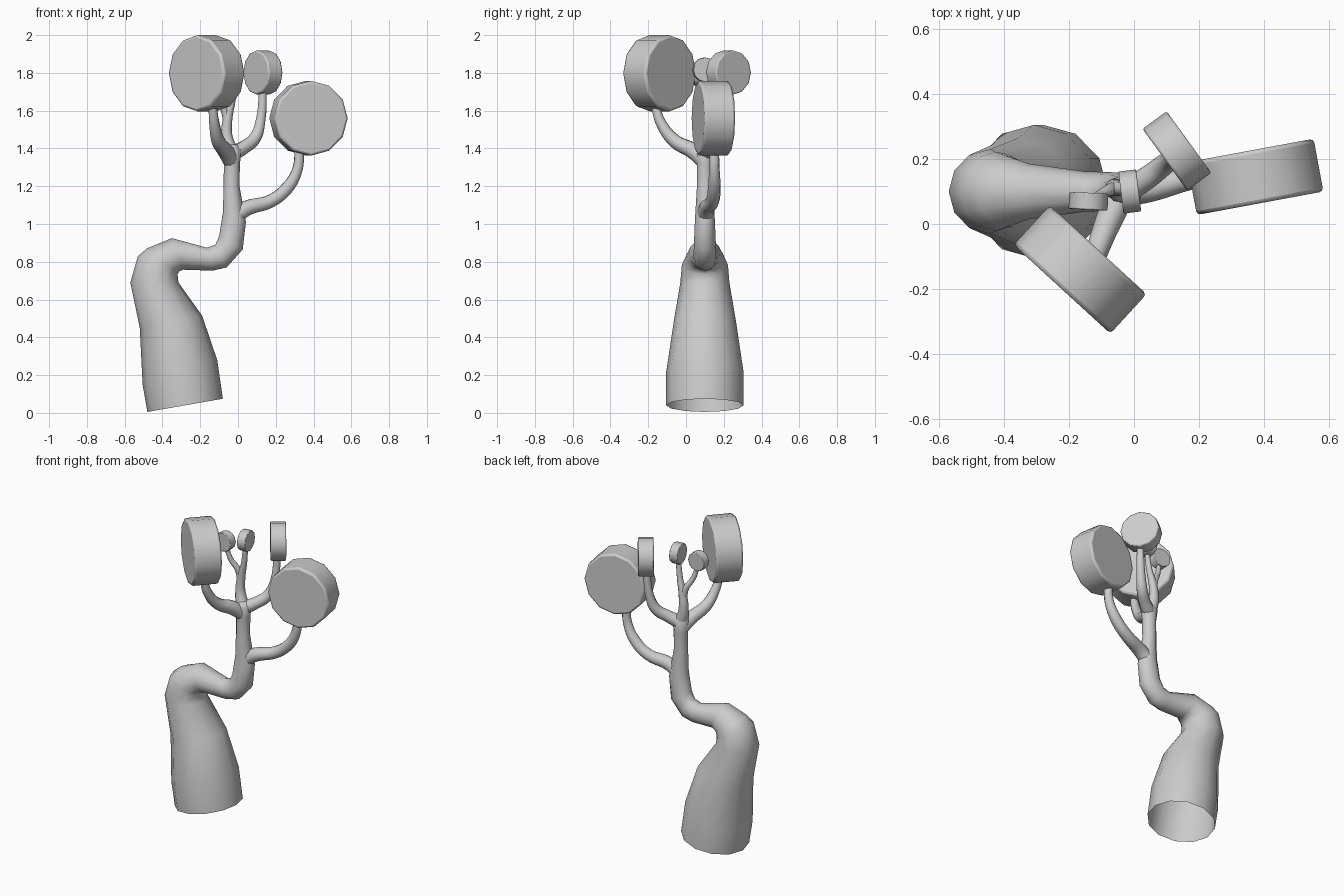
import bpy, bmesh
from math import cos, sin, pi, radians
from mathutils import Vector

if "Cube" in bpy.data.objects:
    bpy.data.objects.remove(bpy.data.objects["Cube"])


def finish(obj, angle=60):
    bpy.ops.object.select_all(action='DESELECT')
    obj.select_set(True)
    bpy.context.view_layer.objects.active = obj
    bpy.ops.object.shade_smooth_by_angle(angle=radians(angle))


# Trunk: each ring is left x, left z, right x, right z, half depth; open at the bottom
def make_trunk(rings, sides=12, y=0.1):
    bm = bmesh.new()
    loops = []
    for lx, lz, rx, rz, depth in rings:
        mid = Vector(((lx + rx) / 2, y, (lz + rz) / 2))
        half = Vector((rx - lx, 0, rz - lz)) / 2
        loops.append([bm.verts.new(mid - half * cos(2 * pi * i / sides)
                                   + Vector((0, -depth * sin(2 * pi * i / sides), 0)))
                      for i in range(sides)])
    for a, b in zip(loops, loops[1:]):
        for i in range(sides):
            j = (i + 1) % sides
            bm.faces.new((a[i], a[j], b[j], b[i]))
    bm.faces.new(loops[-1])
    bmesh.ops.recalc_face_normals(bm, faces=bm.faces)
    mesh = bpy.data.meshes.new("trunk")
    bm.to_mesh(mesh)
    bm.free()
    obj = bpy.data.objects.new("trunk", mesh)
    bpy.context.collection.objects.link(obj)
    finish(obj)


make_trunk([
    (-.48, .005, -.08, .075, .205),
    (-.505, .15, -.11, .28, .205),
    (-.52, .45, -.19, .515, .165),
    (-.57, .69, -.315, .69, .13),
    (-.53, .83, -.32, .735, .122),
    (-.48, .872, -.31, .75, .11),
    (-.35, .925, -.29, .758, .085),
    (-.165, .875, -.135, .753, .062),
    (-.12, .89, -.06, .77, .06),
    (-.10, .935, .025, .865, .058),
    (-.08, 1.06, .042, 1.01, .052),
    (-.076, 1.2, .008, 1.2, .042),
    (-.075, 1.32, .01, 1.32, .042),
    (-.085, 1.39, .02, 1.39, .048),
    (-.06, 1.42, -.005, 1.42, .03),
])


# Branches: smooth tubes through x, y, z, radius points
def make_branch(name, points):
    curve = bpy.data.curves.new(name, 'CURVE')
    curve.dimensions = '3D'
    curve.bevel_depth = 1
    curve.bevel_resolution = 3
    curve.resolution_u = 5
    spline = curve.splines.new('BEZIER')
    spline.bezier_points.add(len(points) - 1)
    for bp, (x, y, z, r) in zip(spline.bezier_points, points):
        bp.co = (x, y, z)
        bp.radius = r
        bp.handle_left_type = bp.handle_right_type = 'AUTO'
    obj = bpy.data.objects.new(name, curve)
    bpy.context.collection.objects.link(obj)
    bpy.ops.object.select_all(action='DESELECT')
    obj.select_set(True)
    bpy.context.view_layer.objects.active = obj
    bpy.ops.object.convert(target='MESH')
    finish(bpy.context.view_layer.objects.active)


make_branch("low_right_branch", [(-.02, .10, 1.04, .045), (.05, .11, 1.085, .042), (.17, .14, 1.12, .036),
                                 (.26, .15, 1.19, .034), (.315, .15, 1.29, .028), (.325, .15, 1.39, .025)])
make_branch("front_branch", [(-.035, .10, 1.33, .042), (-.065, .04, 1.385, .043), (-.105, -.06, 1.44, .036),
                             (-.125, -.13, 1.53, .028), (-.135, -.165, 1.63, .022)])
make_branch("rear_branch", [(-.035, .10, 1.37, .042), (.03, .135, 1.405, .036), (.09, .18, 1.455, .033),
                            (.12, .205, 1.55, .026), (.132, .215, 1.71, .021)])
make_branch("middle_branch", [(-.035, .10, 1.37, .042), (-.06, .11, 1.47, .03), (-.052, .11, 1.57, .024),
                              (-.03, .105, 1.66, .018), (-.015, .10, 1.78, .015)])
make_branch("twig", [(-.055, .11, 1.53, .022), (-.075, .105, 1.61, .019),
                     (-.11, .085, 1.67, .016), (-.135, .07, 1.76, .013)])


# Foliage: upright twelve-sided discs, turned about z
def make_disc(name, centre, radius, thickness, turn):
    bpy.ops.mesh.primitive_cylinder_add(vertices=12, radius=radius, depth=thickness, location=centre,
                                        rotation=(pi / 2, 0, radians(turn)))
    obj = bpy.context.object
    obj.name = name
    bevel = obj.modifiers.new("bevel", 'BEVEL')
    bevel.width = radius * .06
    bevel.segments = 2
    bevel.limit_method = 'ANGLE'
    bevel.angle_limit = radians(50)
    finish(obj, 40)


make_disc("right_foliage", (.373, .145, 1.56), .198, .165, 10.5)
make_disc("front_foliage", (-.166, -.14, 1.798), .202, .165, -42.5)
make_disc("rear_foliage", (.132, .225, 1.802), .117, .092, -54)
make_disc("middle_foliage", (-.013, .10, 1.817), .065, .055, -83)
make_disc("left_foliage", (-.14, .07, 1.79), .06, .052, -3)
